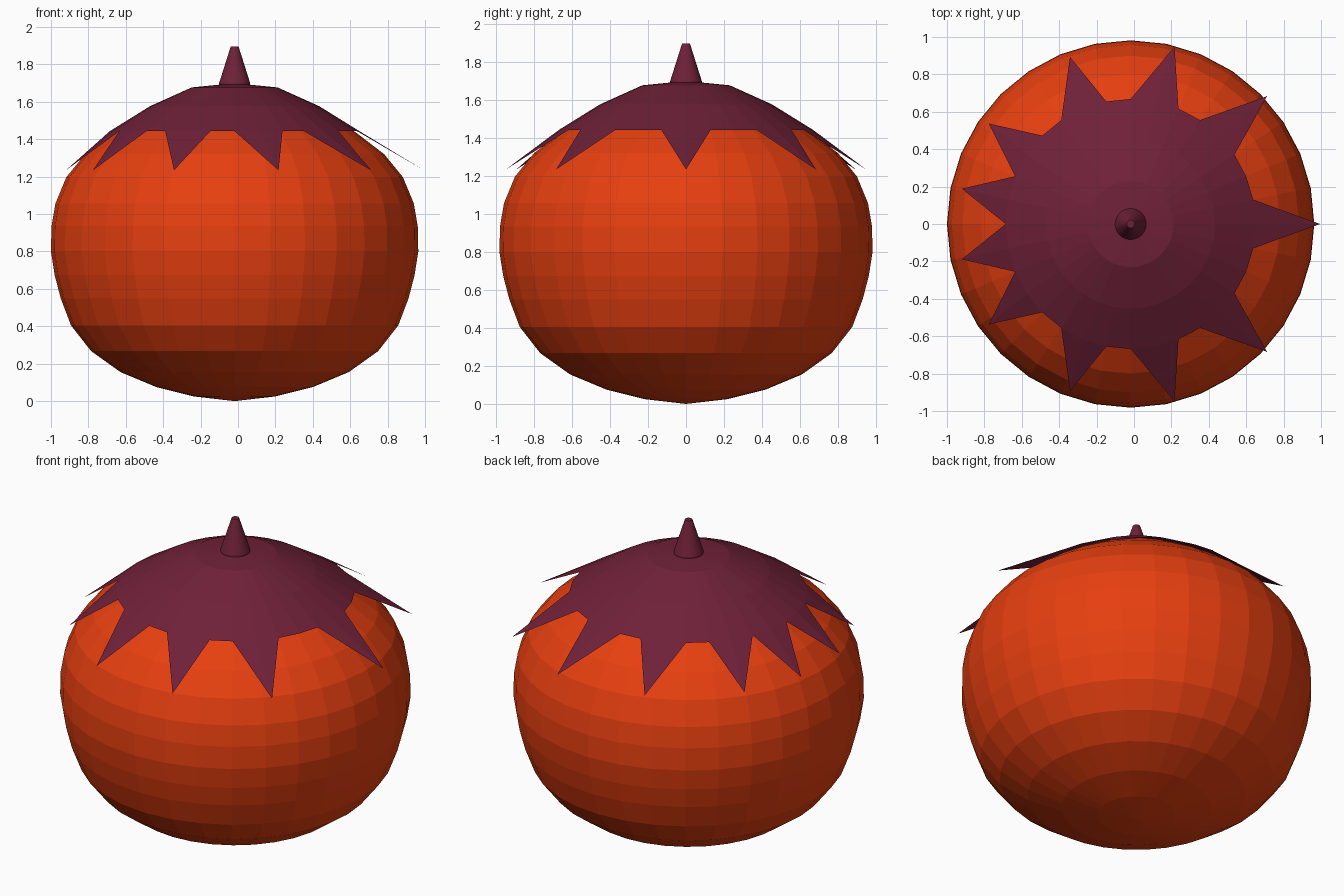
import bpy, bmesh
from math import sin, cos, pi

if "Cube" in bpy.data.objects:
    bpy.data.objects.remove(bpy.data.objects["Cube"])

N = 32          # sides around every ring
CX = -0.018     # axis of the body (the longest spike offsets it from x = 0)


def material(name, color):
    m = bpy.data.materials.new(name)
    m.diffuse_color = (*color, 1)
    m.use_nodes = True
    m.node_tree.nodes["Principled BSDF"].inputs["Base Color"].default_value = m.diffuse_color
    return m


def point(r, z, i, cx=CX):
    a = 2 * pi * i / N
    return (cx + r * cos(a), r * sin(a), z)


def lathe(bm, profile):
    """Skin rings of (radius, z) from top to bottom; radius 0 is a pole."""
    rings = []
    for r, z in profile:
        if r == 0:
            rings.append([bm.verts.new((CX, 0, z))] * N)
        else:
            rings.append([bm.verts.new(point(r, z, i)) for i in range(N)])
    for a, b in zip(rings, rings[1:]):
        for i in range(N):
            j = (i + 1) % N
            bm.faces.new(list(dict.fromkeys((a[i], b[i], b[j], a[j]))))
    return rings


def finish(bm, name, mat):
    me = bpy.data.meshes.new(name)
    bm.to_mesh(me)
    bm.free()
    ob = bpy.data.objects.new(name, me)
    me.materials.append(mat)
    bpy.context.collection.objects.link(ob)
    return ob


orange = material("orange_skin", (0.80, 0.05, 0.005))
plum = material("plum_leaf", (0.16, 0.015, 0.04))

# Round fruit body
bm = bmesh.new()
lathe(bm, [(0, 1.69), (0.225, 1.665), (0.445, 1.565), (0.65, 1.435),
           (0.80, 1.32), (0.90, 1.197), (0.958, 1.057), (0.979, 0.935),
           (0.982, 0.80), (0.962, 0.673), (0.93, 0.55), (0.875, 0.405),
           (0.767, 0.267), (0.61, 0.155), (0.418, 0.075), (0.217, 0.025), (0, 0)])
finish(bm, "body", orange)

# Leafy cap: open shell with pointed leaves, each two segments wide
bm = bmesh.new()
rim = lathe(bm, [(0, 1.70), (0.23, 1.677), (0.452, 1.577), (0.668, 1.443)])[-1]
for mid in (0, 4, 7, 10, 13, 15, 17, 19, 22, 25, 28):
    tip = bm.verts.new(point(0.967, 1.234, mid, 0.028))
    for k in (mid - 1, mid):
        bm.faces.new((rim[k % N], tip, rim[(k + 1) % N]))
finish(bm, "leaf_cap", plum)

# Tapered stem
bm = bmesh.new()
lathe(bm, [(0, 1.896), (0.021, 1.896), (0.083, 1.70), (0.083, 1.685)])
finish(bm, "stem", plum)
